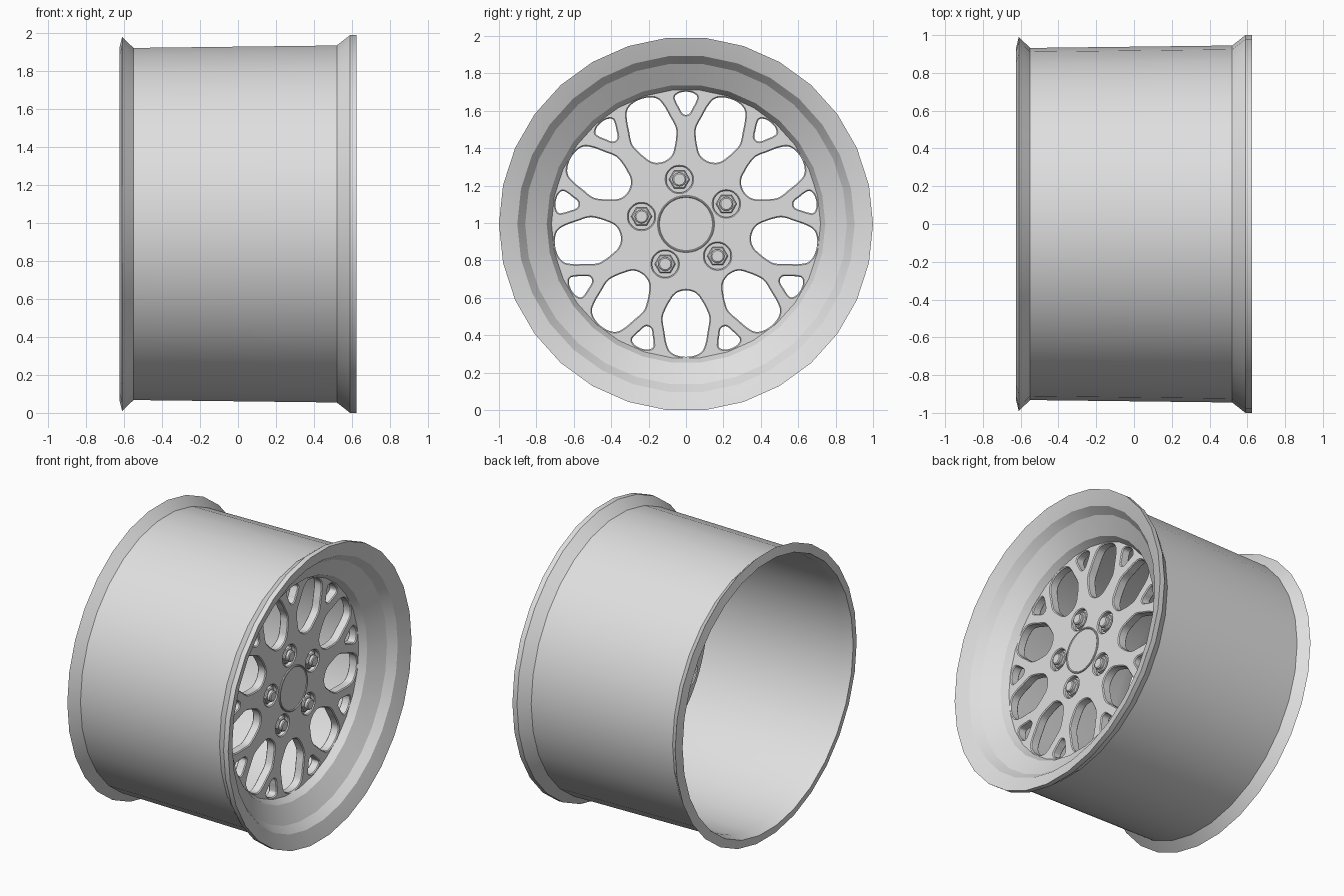
import bpy
import bmesh
from math import sin, cos, pi, radians
from mathutils import Matrix, Vector

cube = bpy.data.objects.get("Cube")
if cube:
    bpy.data.objects.remove(cube, do_unlink=True)

RIM_SIDES = 30
AXLE_Z = cos(pi / RIM_SIDES)
# Parts are built around local z, which becomes the axle (+x)
AXLE = Matrix(((0, 0, 1, 0), (1, 0, 0, 0), (0, 1, 0, AXLE_Z), (0, 0, 0, 1)))

metal = bpy.data.materials.new("light_grey_metal")
metal.use_nodes = True
metal.diffuse_color = (0.74, 0.74, 0.74, 1)
metal.node_tree.nodes["Principled BSDF"].inputs["Base Color"].default_value = metal.diffuse_color


def lathe(bm, profile, sides, closed=False, centre=(0, 0)):
    """Turn (distance along axle, radius) points around the axle."""
    rings = []
    for i in range(sides):
        a = 2 * pi * i / sides
        rings.append([bm.verts.new((centre[0] + r * cos(a), centre[1] + r * sin(a), d))
                      for d, r in profile])
    count = len(profile)
    for i in range(sides):
        here, there = rings[i], rings[(i + 1) % sides]
        for j in range(count if closed else count - 1):
            k = (j + 1) % count
            bm.faces.new((here[j], here[k], there[k], there[j]))


def finish(name, bm, smooth_angle=32):
    bmesh.ops.remove_doubles(bm, verts=bm.verts[:], dist=0.0002)
    bmesh.ops.recalc_face_normals(bm, faces=bm.faces[:])
    bm.transform(AXLE)
    mesh = bpy.data.meshes.new(name)
    bm.to_mesh(mesh)
    bm.free()
    mesh.materials.clear()
    mesh.materials.append(metal)
    obj = bpy.data.objects.new(name, mesh)
    bpy.context.collection.objects.link(obj)
    bpy.ops.object.select_all(action='DESELECT')
    obj.select_set(True)
    bpy.context.view_layer.objects.active = obj
    bpy.ops.object.shade_smooth_by_angle(angle=radians(smooth_angle))


# Barrel with both flanges and the dished lip, a thin shell throughout
bm = bmesh.new()
lathe(bm, [(-0.625, 0.93), (-0.61, 0.99), (-0.55, 0.932), (0.52, 0.945),
           (0.59, 1.0), (0.625, 1.0), (0.62, 0.985), (0.588, 0.902),
           (0.535, 0.86), (0.465, 0.745), (0.412, 0.716), (0.36, 0.73),
           (0.425, 0.765), (0.5, 0.875), (0.545, 0.925), (-0.55, 0.915)],
      RIM_SIDES, closed=True)
finish("rim_barrel", bm, 20)


# Spoke disc: a filled outline with two rings of rounded openings
def add_outline(curve, points):
    spline = curve.splines.new('BEZIER')
    spline.bezier_points.add(len(points) - 1)
    spline.use_cyclic_u = True
    spline.resolution_u = 4
    for bp, (x, y) in zip(spline.bezier_points, points):
        bp.co = (x, y, 0)
        bp.handle_left_type = bp.handle_right_type = 'AUTO'


def add_circle(curve, centre, radius, count):
    angles = [2 * pi * i / count for i in range(count)]
    add_outline(curve, [(centre[0] + radius * cos(a), centre[1] + radius * sin(a))
                        for a in angles])


def add_opening(curve, half, degrees):
    """half lists (radius, half width) along one side; the other is mirrored."""
    outline = half + [(r, -w) for r, w in reversed(half)]
    a = radians(degrees)
    add_outline(curve, [(r * cos(a) - w * sin(a), r * sin(a) + w * cos(a))
                        for r, w in outline])


FRONT, BACK, CHAMFER = 0.418, 0.355, 0.006
large_hole = [(0.358, 0.025), (0.376, 0.06), (0.41, 0.085), (0.465, 0.114),
              (0.495, 0.124), (0.525, 0.124), (0.56, 0.118), (0.65, 0.101),
              (0.68, 0.086), (0.699, 0.058), (0.708, 0.025)]
small_hole = [(0.586, 0.012), (0.599, 0.025), (0.62, 0.036), (0.66, 0.056),
              (0.68, 0.06), (0.697, 0.044), (0.706, 0.016)]
nut_spots = [(0.241 * cos(a), 0.241 * sin(a))
             for a in (radians(98.5 + 72 * i) for i in range(5))]

curve = bpy.data.curves.new("spoke_outline", 'CURVE')
curve.dimensions = '2D'
curve.fill_mode = 'BOTH'
curve.extrude = (FRONT - BACK) / 2 - CHAMFER
curve.bevel_depth = CHAMFER
curve.bevel_resolution = 0
curve.offset = -CHAMFER
add_circle(curve, (0, 0), 0.742, 30)
for i in range(9):
    add_opening(curve, large_hole, 270 + 40 * i)
    add_opening(curve, small_hole, 90 + 40 * i)
for spot in nut_spots:
    add_circle(curve, spot, 0.07, 8)
helper = bpy.data.objects.new("spoke_outline", curve)
bpy.context.collection.objects.link(helper)
bpy.context.view_layer.update()
filled = helper.evaluated_get(bpy.context.evaluated_depsgraph_get())
temp = bpy.data.meshes.new_from_object(filled)
bm = bmesh.new()
bm.from_mesh(temp)
bm.transform(Matrix.Translation(Vector((0, 0, (FRONT + BACK) / 2))))
bpy.data.objects.remove(helper, do_unlink=True)
bpy.data.meshes.remove(temp)
finish("spoke_disc", bm)

# Centre cap with a thin raised edge
bm = bmesh.new()
lathe(bm, [(0.41, 0.153), (0.425, 0.153), (0.428, 0.149), (0.428, 0.146),
           (0.423, 0.142), (0.423, 0)], 32)
finish("centre_cap", bm)

# Five lug nuts in recesses: seat plate, hexagonal body and round stud
for i, spot in enumerate(nut_spots):
    bm = bmesh.new()
    lathe(bm, [(BACK, 0), (BACK, 0.073), (0.388, 0.073), (0.388, 0)], 24, centre=spot)
    lathe(bm, [(0.386, 0.056), (0.41, 0.056), (0.416, 0.049), (0.416, 0)], 6, centre=spot)
    lathe(bm, [(0.414, 0.037), (0.433, 0.037), (0.438, 0.03), (0.438, 0)], 16, centre=spot)
    finish(f"lug_nut_{i + 1}", bm)
